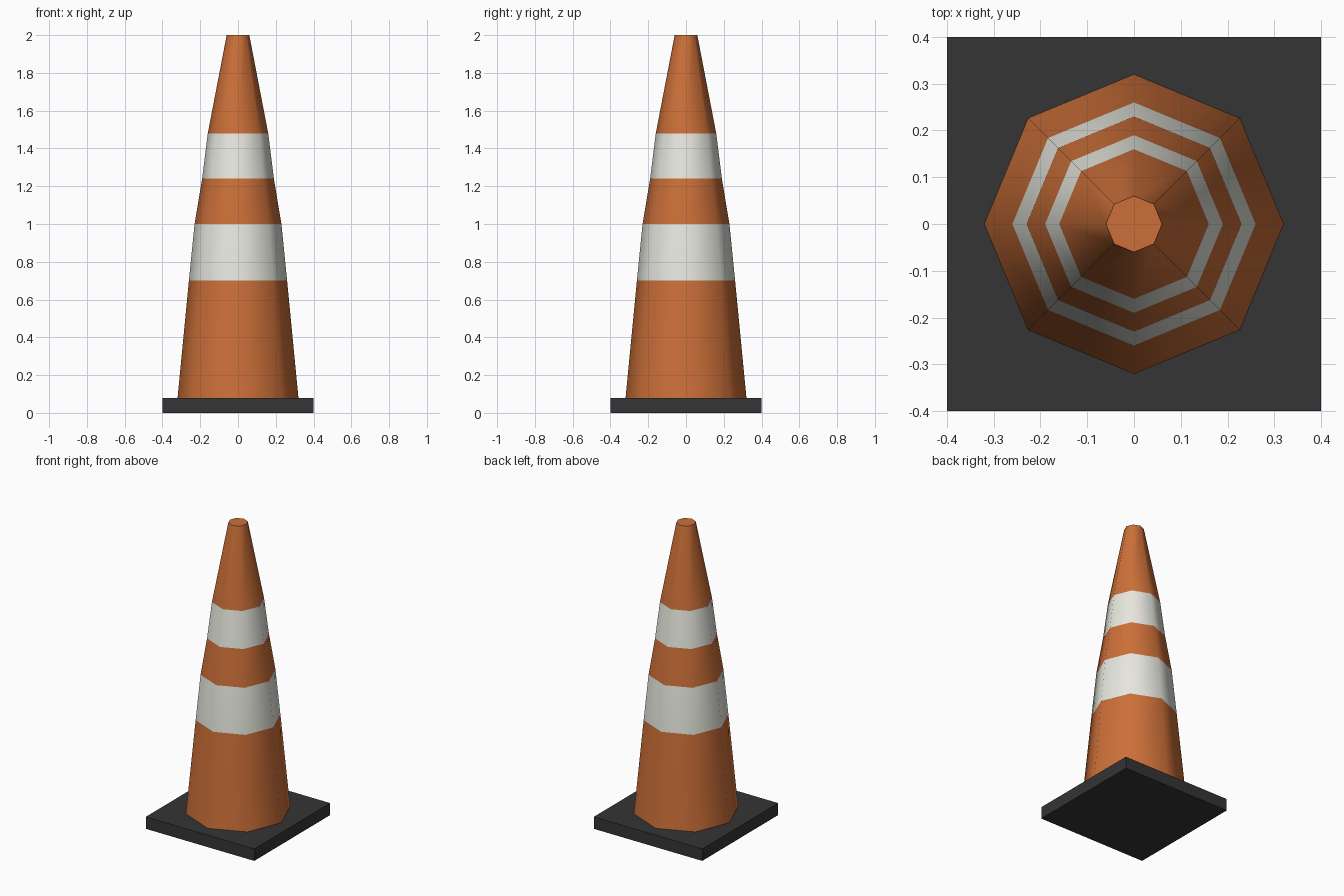
import bpy, bmesh, math

if "Cube" in bpy.data.objects:
    bpy.data.objects.remove(bpy.data.objects["Cube"])

def material(name, rgb):
    m = bpy.data.materials.new(name)
    m.diffuse_color = (*rgb, 1.0)
    m.use_nodes = True
    m.node_tree.nodes["Principled BSDF"].inputs["Base Color"].default_value = m.diffuse_color
    return m

orange = material("orange_plastic", (0.60, 0.16, 0.04))
white = material("reflective_white", (0.80, 0.80, 0.74))
dark = material("dark_rubber", (0.035, 0.035, 0.035))

def finish(bm, name, mats):
    bmesh.ops.recalc_face_normals(bm, faces=bm.faces)
    me = bpy.data.meshes.new(name)
    bm.to_mesh(me)
    bm.free()
    for m in mats:
        me.materials.append(m)
    ob = bpy.data.objects.new(name, me)
    bpy.context.collection.objects.link(ob)
    return ob

# Square rubber base
bm = bmesh.new()
bmesh.ops.create_cube(bm, size=1.0)
for v in bm.verts:
    v.co = (v.co.x * 0.8, v.co.y * 0.8, (v.co.z + 0.5) * 0.08)
finish(bm, "base", [dark])

# Eight-sided cone body: (radius, height) rings
profile = [(0.32, 0.08), (0.26, 0.70), (0.23, 1.00),
           (0.19, 1.24), (0.16, 1.48), (0.06, 2.00)]
SIDES = 8
bm = bmesh.new()
rings = [[bm.verts.new((r * math.cos(i * math.tau / SIDES),
                        r * math.sin(i * math.tau / SIDES), z))
          for i in range(SIDES)] for r, z in profile]
for level, (a, b) in enumerate(zip(rings, rings[1:])):
    for i in range(SIDES):
        j = (i + 1) % SIDES
        f = bm.faces.new((a[i], a[j], b[j], b[i]))
        f.material_index = level % 2      # alternate orange and white bands
bm.faces.new(rings[-1])
bm.faces.new(rings[0][::-1])
cone = finish(bm, "cone", [orange, white])

# Smooth sides with sharp top and bottom rims
bpy.ops.object.select_all(action='DESELECT')
cone.select_set(True)
bpy.context.view_layer.objects.active = cone
bpy.ops.object.shade_smooth_by_angle(angle=math.radians(50))
